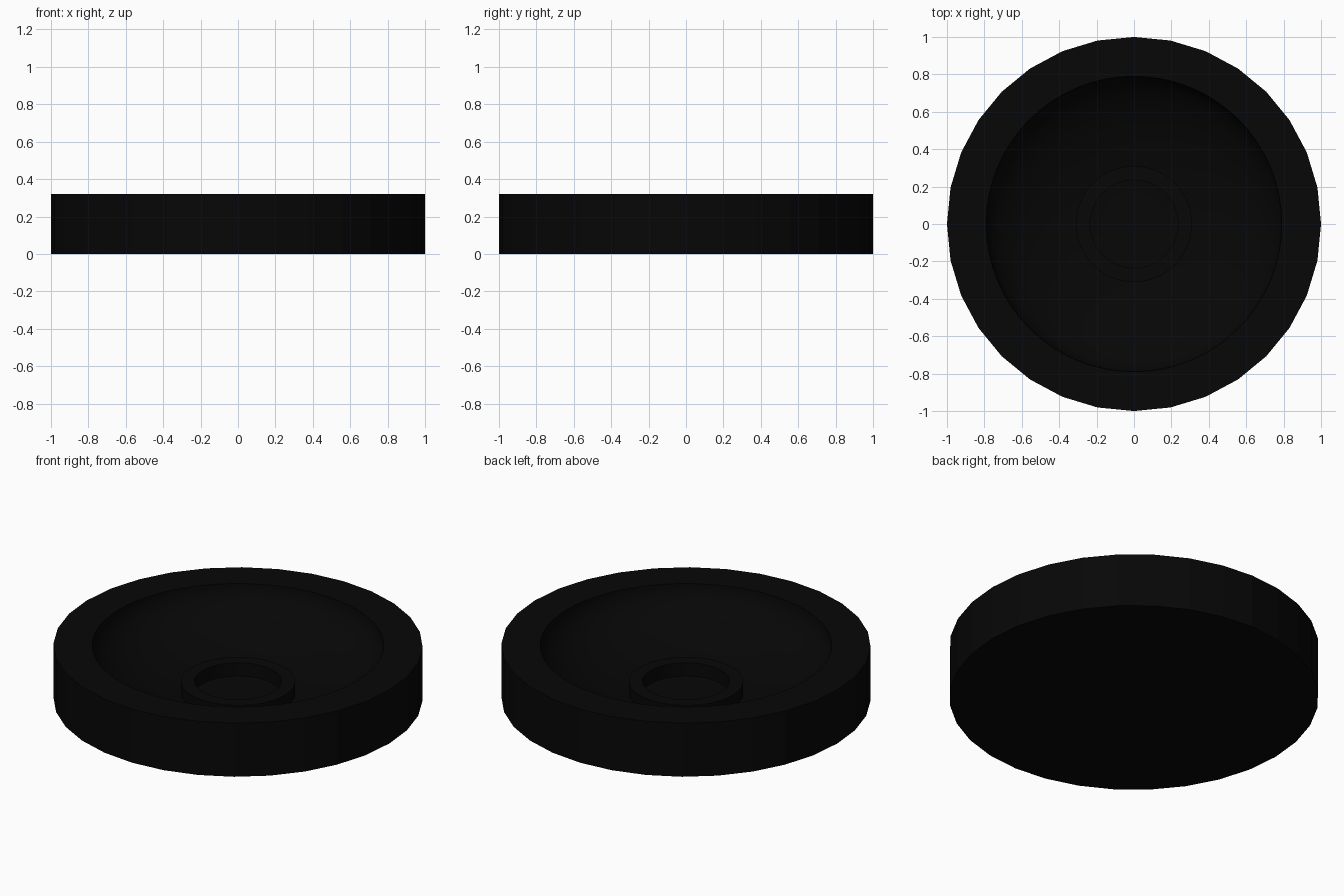
import bpy
import bmesh
import math

cube = bpy.data.objects.get("Cube")
if cube:
    bpy.data.objects.remove(cube, do_unlink=True)

black = bpy.data.materials.new("matte black")
black.use_nodes = True
colour = (0.002, 0.002, 0.002, 1)
black.diffuse_color = colour
black.node_tree.nodes["Principled BSDF"].inputs["Base Color"].default_value = colour


def ring(bm, radius, z, sides):
    """Add a closed loop of edges and return them."""
    verts = [bm.verts.new((radius * math.cos(math.tau * i / sides),
                           radius * math.sin(math.tau * i / sides), z))
             for i in range(sides)]
    return [bm.edges.new((verts[i], verts[(i + 1) % sides])) for i in range(sides)]


def lathe(name, profile, smooth_angle):
    """Bridge loops given as (radius, height, sides), capping both ends."""
    bm = bmesh.new()
    loops = [ring(bm, *step) for step in profile]
    for lower, upper in zip(loops, loops[1:]):
        bmesh.ops.bridge_loops(bm, edges=lower + upper)
    for loop in (loops[0], loops[-1]):
        bmesh.ops.contextual_create(bm, geom=loop)
    bmesh.ops.recalc_face_normals(bm, faces=bm.faces)
    mesh = bpy.data.meshes.new(name)
    bm.to_mesh(mesh)
    bm.free()
    mesh.materials.append(black)
    obj = bpy.data.objects.new(name, mesh)
    bpy.context.collection.objects.link(obj)
    bpy.ops.object.select_all(action="DESELECT")
    obj.select_set(True)
    bpy.context.view_layer.objects.active = obj
    bpy.ops.object.shade_smooth_by_angle(angle=math.radians(smooth_angle))
    return obj


height = 0.32
rim_radius = 0.79
floor_z = 0.012
fine = 64

# Dish: coarse outer wall, flat rim, then a flattened-sphere hollow
depth = height - floor_z
steps = 28
angles = [math.pi / 2 * k / steps for k in range(steps, 0, -1)]
hollow = [(rim_radius * math.sin(a), height - depth * math.cos(a), fine) for a in angles]
lathe("dish", [(1, 0, 32), (1, height, 32)] + hollow, 10)

# Raised collar with a recessed seat in the middle of the hollow
seat_z = floor_z + 0.008
lathe("centre_collar", [(0.31, seat_z, fine), (0.31, 0.105, fine),
                        (0.235, 0.105, fine), (0.235, seat_z, fine)], 30)
